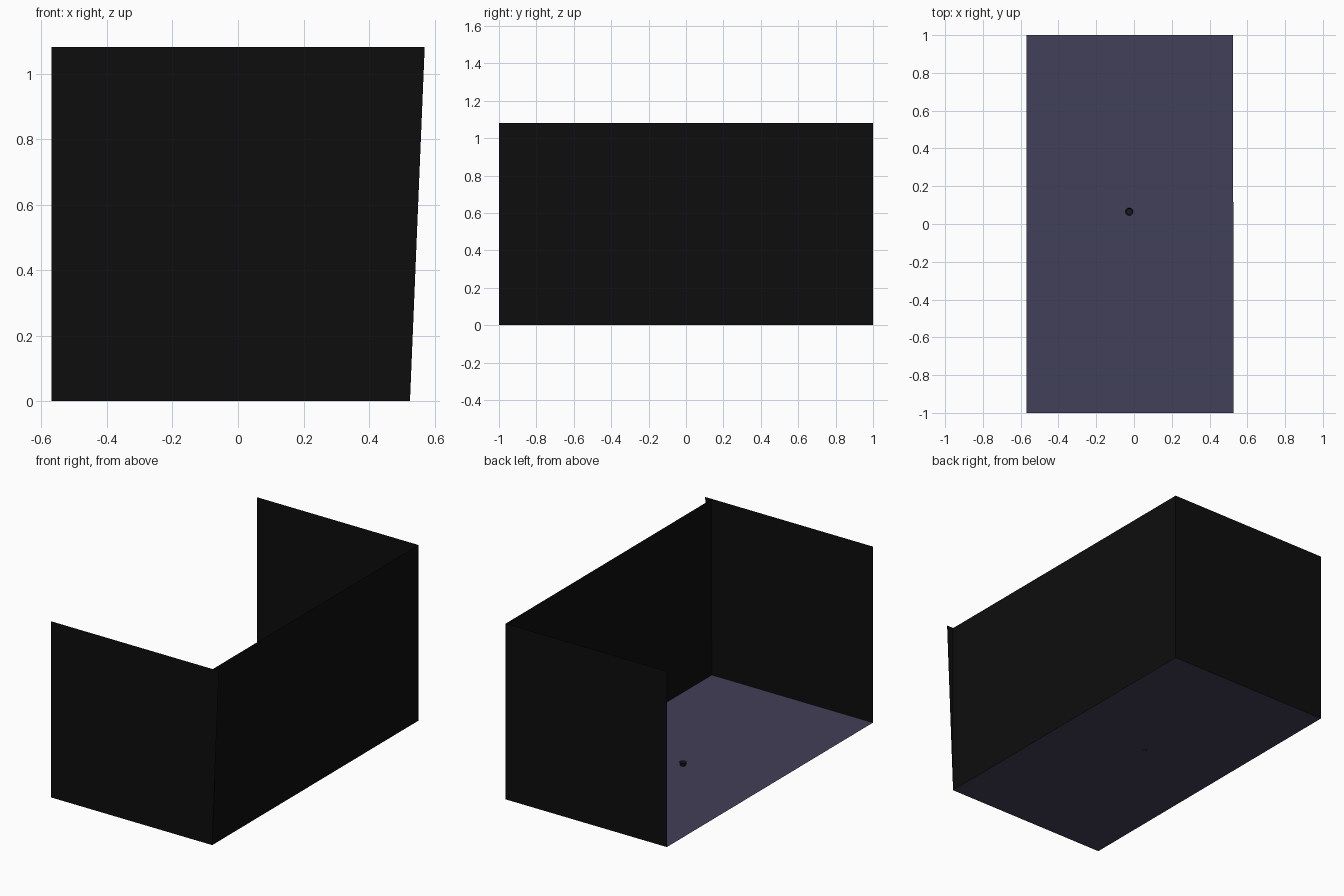
import bpy, bmesh, math

if "Cube" in bpy.data.objects:
    bpy.data.objects.remove(bpy.data.objects["Cube"])


def material(name, rgb):
    m = bpy.data.materials.new(name)
    m.diffuse_color = (*rgb, 1)
    m.use_nodes = True
    m.node_tree.nodes["Principled BSDF"].inputs["Base Color"].default_value = m.diffuse_color
    return m


def add_object(name, bm, mat):
    mesh = bpy.data.meshes.new(name)
    bm.to_mesh(mesh)
    bm.free()
    mesh.materials.append(mat)
    ob = bpy.data.objects.new(name, mesh)
    bpy.context.collection.objects.link(ob)
    return ob


def panel(name, corners, mat):
    bm = bmesh.new()
    bm.faces.new([bm.verts.new(c) for c in corners])
    return add_object(name, bm, mat)


black = material("wall_black", (0.004, 0.004, 0.004))
slate = material("floor_slate", (0.055, 0.05, 0.1))
dark = material("drain_dark", (0.01, 0.01, 0.018))

L, R, H = -0.57, 0.525, 1.08

# Floor
panel("floor", [(L, -1, 0), (R, -1, 0), (R, 1, 0), (L, 1, 0)], slate)

# Front wall flares past the side wall at the top
panel("front_wall", [(L, -1, 0), (R, -1, 0), (0.57, -1, H + 0.002), (L, -1, H + 0.002)], black)

# Side and back walls; the left side is open
panel("right_wall", [(R, -1, 0), (R, 1, 0), (R, 1, H), (R + 0.001, -1, H)], black)
panel("back_wall", [(R, 1, 0), (L, 1, 0), (L, 1, H), (R, 1, H)], black)

# Small round floor fitting with a recessed top
bm = bmesh.new()
bmesh.ops.create_cone(bm, cap_ends=True, segments=12, radius1=0.016, radius2=0.021, depth=0.02)
bmesh.ops.translate(bm, verts=bm.verts, vec=(-0.025, 0.065, 0.01))
bm.faces.ensure_lookup_table()
top = max(bm.faces, key=lambda f: f.calc_center_median().z)
bmesh.ops.inset_region(bm, faces=[top], thickness=0.006, depth=0)
bmesh.ops.translate(bm, verts=top.verts, vec=(0, 0, -0.008))
add_object("floor_fitting", bm, dark)
